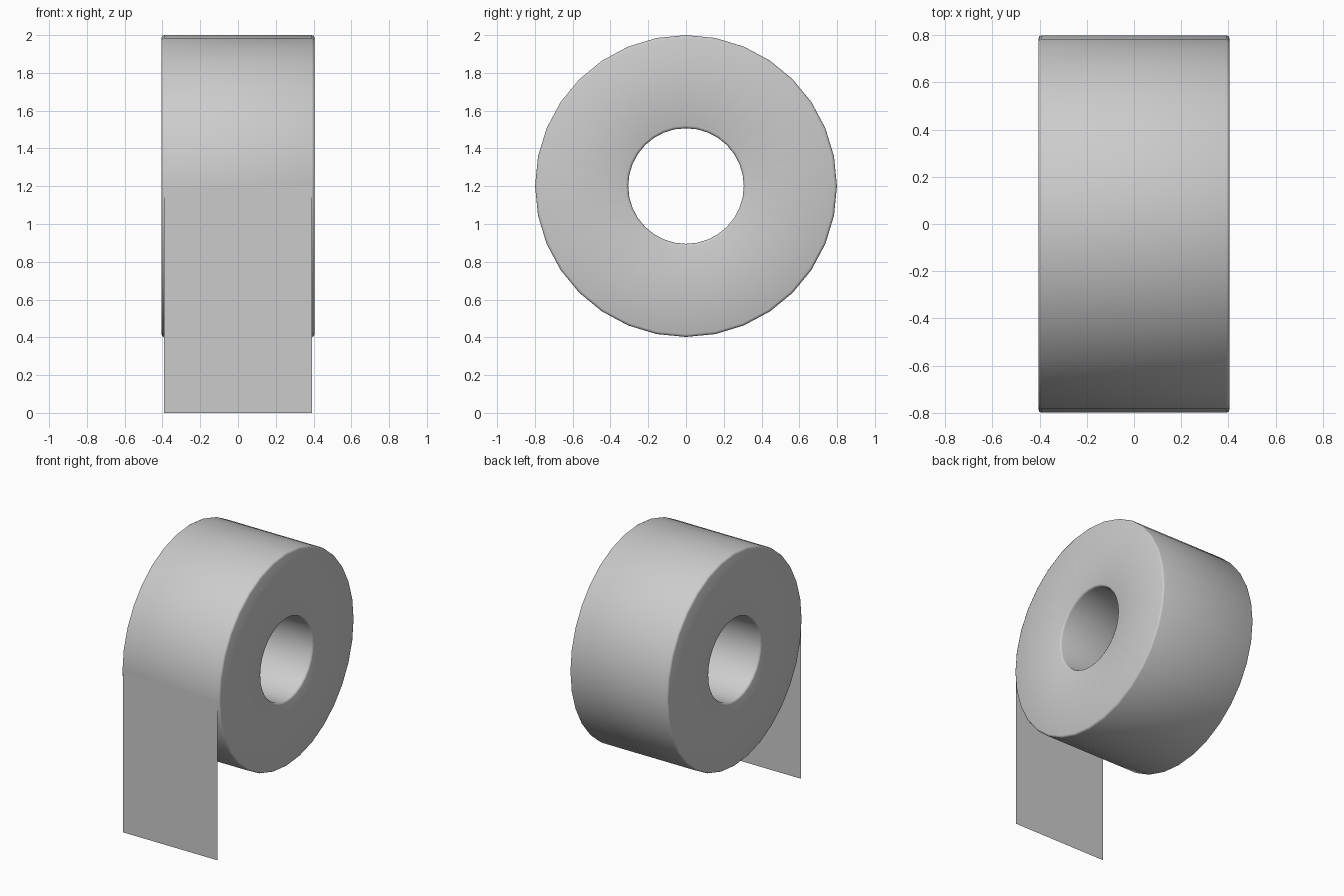
import bpy, bmesh, math

if "Cube" in bpy.data.objects:
    bpy.data.objects.remove(bpy.data.objects["Cube"])

N, R, HOLE, W, BEV, ZC = 32, 0.799, 0.306, 0.405, 0.014, 1.201
SHEET = 0.391


def add_object(name, bm):
    mesh = bpy.data.meshes.new(name)
    bm.to_mesh(mesh)
    bm.free()
    ob = bpy.data.objects.new(name, mesh)
    bpy.context.collection.objects.link(ob)
    return ob


# Roll: closed (x, radius) profile with softened rims, swept around the x axis
profile = [(-W, R - BEV), (-W + BEV * 0.3, R - BEV * 0.3), (-W + BEV, R)]
profile += [(-x, r) for x, r in reversed(profile)]
inner = [(W, HOLE + BEV), (W - BEV * 0.3, HOLE + BEV * 0.3), (W - BEV, HOLE)]
profile += inner + [(-x, r) for x, r in reversed(inner)]

bm = bmesh.new()
rings = []
for i in range(N):
    a = 2 * math.pi * i / N
    rings.append([bm.verts.new((x, r * math.cos(a), ZC + r * math.sin(a))) for x, r in profile])
for i in range(N):
    p, q = rings[i], rings[(i + 1) % N]
    for j in range(len(profile)):
        k = (j + 1) % len(profile)
        bm.faces.new((p[j], p[k], q[k], q[j]))
bmesh.ops.recalc_face_normals(bm, faces=bm.faces[:])
roll = add_object("paper_roll", bm)

# Loose sheet hanging straight down from the front of the roll
bm = bmesh.new()
y = -R - 0.001
bm.faces.new([bm.verts.new(c) for c in
              ((-SHEET, y, 0), (SHEET, y, 0), (SHEET, y, ZC), (-SHEET, y, ZC))])
add_object("hanging_sheet", bm)

# Smooth shading on the roll
bpy.ops.object.select_all(action='DESELECT')
roll.select_set(True)
bpy.context.view_layer.objects.active = roll
bpy.ops.object.shade_smooth_by_angle(angle=math.radians(50))
